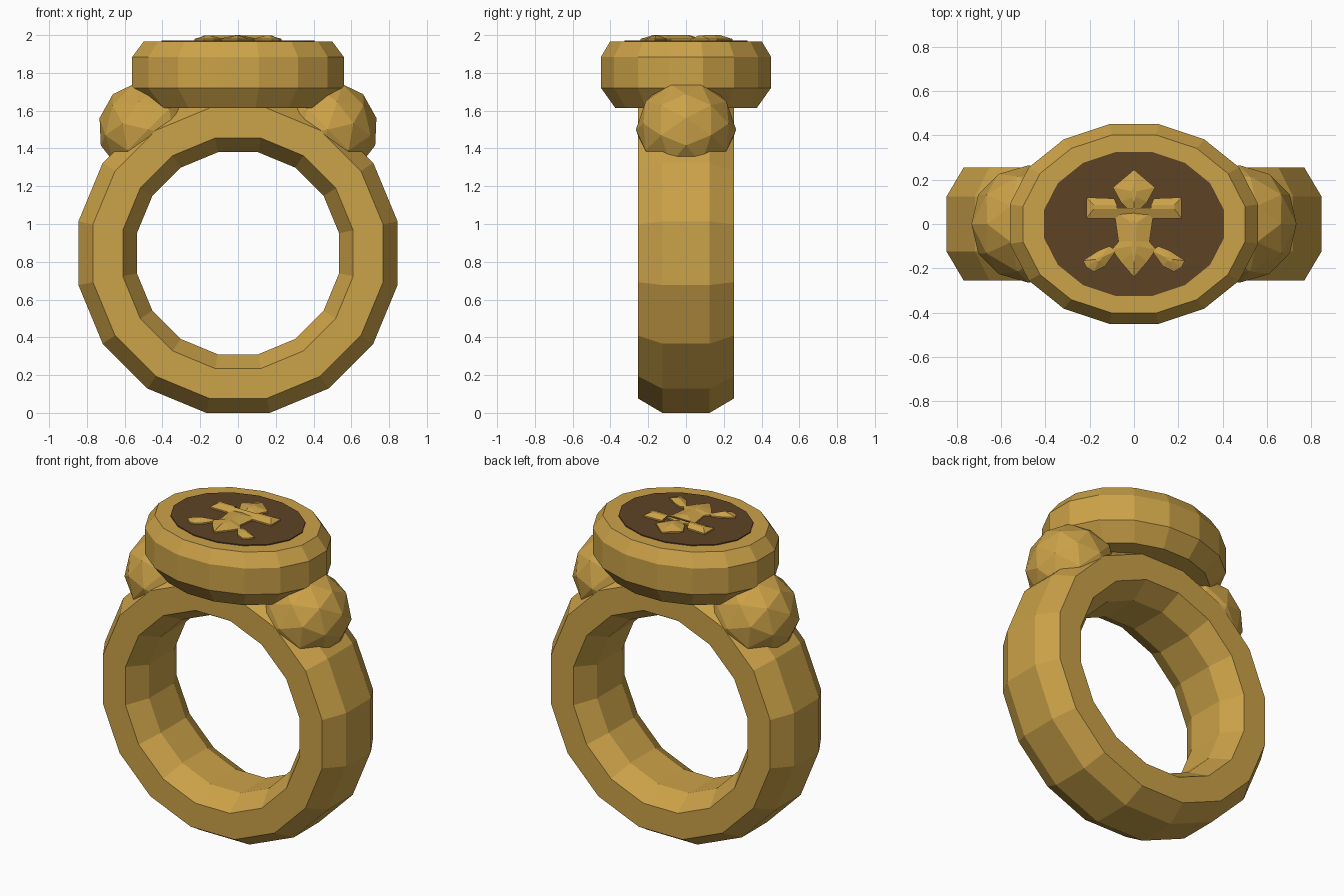
import bpy
import bmesh
from math import cos, sin, pi, radians
from mathutils import Matrix, Vector

if "Cube" in bpy.data.objects:
    bpy.data.objects.remove(bpy.data.objects["Cube"])


def make_material(name, rgb):
    mat = bpy.data.materials.new(name)
    mat.use_nodes = True
    colour = (*rgb, 1.0)
    mat.diffuse_color = colour
    bsdf = mat.node_tree.nodes["Principled BSDF"]
    bsdf.inputs["Base Color"].default_value = colour
    return mat


GOLD = make_material("antique gold", (0.60, 0.36, 0.065))
BROWN = make_material("dark brown inlay", (0.11, 0.056, 0.018))


def add_object(name, bm, mat):
    bmesh.ops.recalc_face_normals(bm, faces=bm.faces)
    mesh = bpy.data.meshes.new(name)
    bm.to_mesh(mesh)
    bm.free()
    mesh.materials.append(mat)
    obj = bpy.data.objects.new(name, mesh)
    bpy.context.collection.objects.link(obj)
    return obj


def loft(name, rings, mat, wrap=False):
    """Bridge equal point loops; cap the ends or join them into a loop."""
    bm = bmesh.new()
    loops = [[bm.verts.new(p) for p in ring] for ring in rings]
    pairs = list(zip(loops, loops[1:]))
    if wrap:
        pairs.append((loops[-1], loops[0]))
    else:
        bm.faces.new(loops[0])
        bm.faces.new(loops[-1])
    for a, b in pairs:
        for i in range(len(a)):
            j = (i + 1) % len(a)
            bm.faces.new((a[i], a[j], b[j], b[i]))
    return add_object(name, bm, mat)


# Sixteen-sided outlines, measured across the flats
SIDES = 16
ANGLES = [(i + 0.5) * 2 * pi / SIDES for i in range(SIDES)]
FLAT = cos(pi / SIDES)


def oval(rx, ry):
    return [(rx * cos(a) / FLAT, ry * sin(a) / FLAT) for a in ANGLES]


# Band: octagonal section swept round the finger hole
section = [(0.845, -0.125), (0.845, 0.125), (0.768, 0.255), (0.61, 0.255),
           (0.535, 0.125), (0.535, -0.125), (0.61, -0.255), (0.768, -0.255)]
loft("ring_band", [[(x, y, z + 0.845) for x, z in oval(r, r)]
                   for r, y in section], GOLD, wrap=True)

# Oval signet head with bevelled rims, and its dark inlay
head = [(0.465, 0.375, 1.615), (0.56, 0.45, 1.72),
        (0.56, 0.45, 1.885), (0.50, 0.402, 1.965)]
loft("signet_head", [[(x, y, z) for x, y in oval(rx, ry)]
                     for rx, ry, z in head], GOLD)
loft("face_inlay", [[(x, y, z) for x, y in oval(0.405, 0.325)]
                    for z in (1.963, 1.971)], BROWN)

# Faceted shoulder beads
for side, label in ((1, "left"), (-1, "right")):
    bm = bmesh.new()
    bmesh.ops.create_icosphere(bm, subdivisions=2, radius=0.265)
    turn = Matrix.Rotation(radians(45), 4, 'Y')
    place = Matrix.Translation(Vector((0.475, 0, 1.50)))
    bm.transform(Matrix.Scale(side, 4, (1, 0, 0)) @ place @ turn)
    add_object(label + "_shoulder_bead", bm, GOLD)


# Emblem pieces: low walls with a bevelled ridge on top
def chiselled(name, outline, sx, sy, top=2.0):
    cx = sum(x for x, y in outline) / len(outline)
    cy = sum(y for x, y in outline) / len(outline)
    ridge = [(cx + (x - cx) * sx, cy + (y - cy) * sy, top) for x, y in outline]
    low = [(x, y, 1.968) for x, y in outline]
    wall = [(x, y, 1.98) for x, y in outline]
    loft(name, [low, wall, ridge], GOLD)


def mirrored(half):
    return half + [(-x, y) for x, y in reversed(half) if x > 0]


chiselled("emblem_crossbar", mirrored([(0.215, 0.025), (0.215, 0.12),
          (0.09, 0.115), (0.09, 0.05)]), 0.85, 0.2, 1.997)
chiselled("emblem_crown", mirrored([(0, 0.245), (0.095, 0.165), (0.06, 0.10),
          (0, 0.04)]), 0.12, 0.4)
chiselled("emblem_body", mirrored([(0, 0.08), (0.09, 0.06), (0.07, -0.08),
          (0.10, -0.115), (0.06, -0.17), (0, -0.24)]), 0.12, 0.6)
petal = [(0.08, -0.12), (0.11, -0.10), (0.16, -0.12), (0.23, -0.165),
         (0.215, -0.195), (0.18, -0.215), (0.13, -0.19)]
for side, label in ((1, "left"), (-1, "right")):
    chiselled("emblem_" + label + "_petal",
              [(x * side, y) for x, y in petal], 0.2, 0.2, 1.997)
